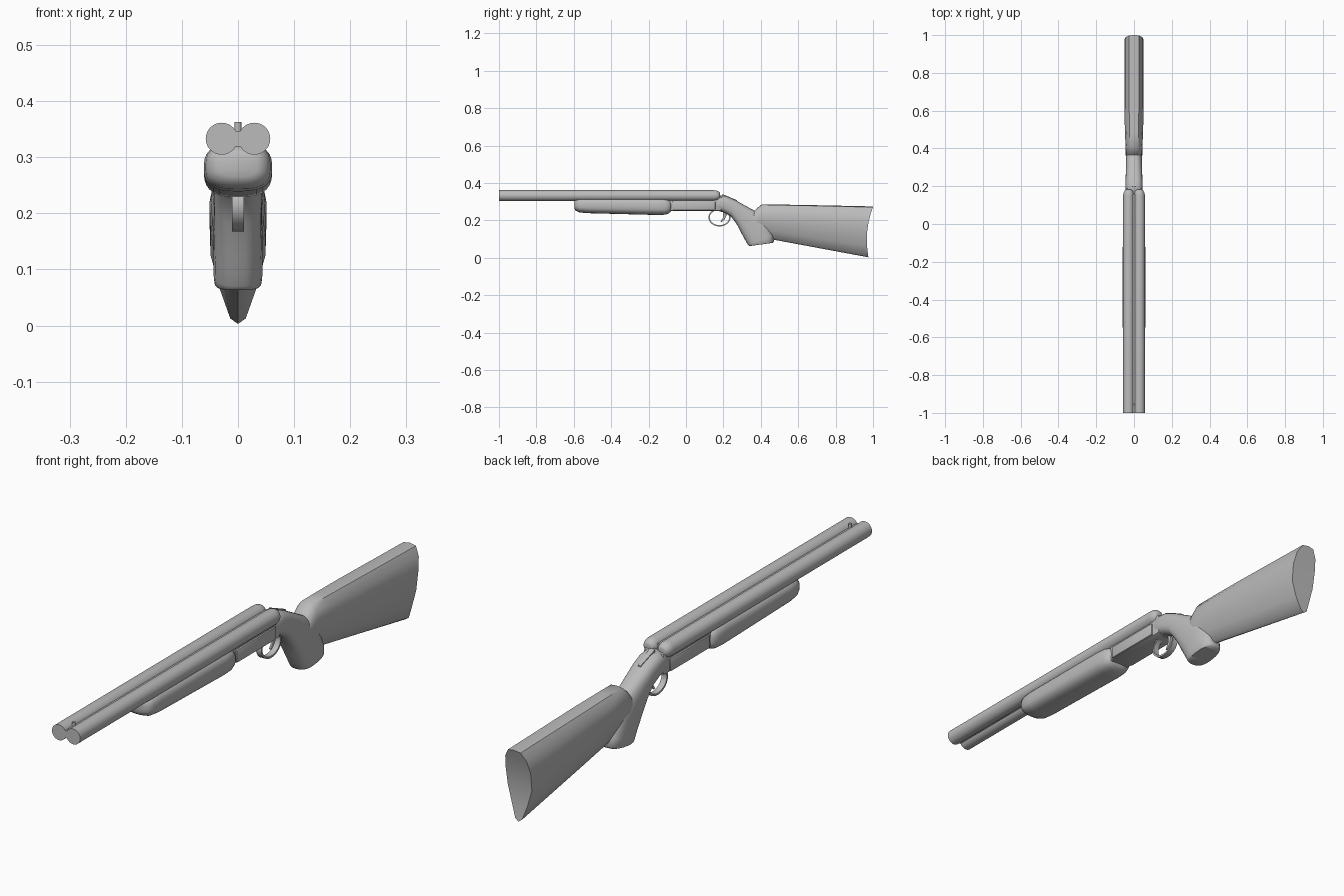
import bpy, bmesh, math
from mathutils import Vector

cube = bpy.data.objects.get("Cube")
if cube:
    bpy.data.objects.remove(cube, do_unlink=True)

grey = bpy.data.materials.new("plain_grey")
grey.use_nodes = True
COLOUR = (0.5, 0.5, 0.5, 1)
grey.diffuse_color = COLOUR
grey.node_tree.nodes["Principled BSDF"].inputs["Base Color"].default_value = COLOUR


def finish(name, bm, angle=35):
    """Turn a bmesh into a smooth-shaded object with sharp edges kept."""
    bmesh.ops.recalc_face_normals(bm, faces=bm.faces)
    mesh = bpy.data.meshes.new(name)
    bm.to_mesh(mesh)
    bm.free()
    mesh.materials.append(grey)
    obj = bpy.data.objects.new(name, mesh)
    bpy.context.collection.objects.link(obj)
    bpy.ops.object.select_all(action='DESELECT')
    obj.select_set(True)
    bpy.context.view_layer.objects.active = obj
    bpy.ops.object.shade_smooth_by_angle(angle=math.radians(angle))
    return obj


def oval(power, steps=10):
    """Half outline from bottom to top: (width fraction, height fraction)."""
    out = []
    for i in range(steps + 1):
        a = math.pi * i / steps
        s, c = math.sin(a), -math.cos(a)
        out.append((max(s, 0) ** (2 / power),
                    0.5 + 0.5 * math.copysign(abs(c) ** (2 / power), c)))
    out[0], out[-1] = (0, 0), (0, 1)
    return out


def loft(name, half, sections, x=0, hollow=0, angle=35):
    """Skin mirrored outlines; section = (top y, top z, bottom y, bottom z, half width)."""
    bm = bmesh.new()
    rings = []
    outline = half + [(-u, t) for u, t in half[-2:0:-1]]
    for k, (ty, tz, by, bz, w) in enumerate(sections):
        top, low = Vector((0, ty, tz)), Vector((0, by, bz))
        ring = []
        for u, t in outline:
            p = low.lerp(top, t)
            p.x = x + u * w
            if k == len(sections) - 1:
                p.y -= hollow * math.sin(math.pi * t)
            ring.append(bm.verts.new(p))
        rings.append(ring)
    n = len(outline)
    for a, b in zip(rings, rings[1:]):
        for i in range(n):
            j = (i + 1) % n
            bm.faces.new((a[i], a[j], b[j], b[i]))
    # end caps as strips from side to side
    for r in (rings[0], rings[-1]):
        for i in range(n // 2):
            corners = [r[i], r[i + 1], r[-i - 1], r[-i % n]]
            bm.faces.new(list(dict.fromkeys(corners)))
    return finish(name, bm, angle)


def upright(y, top, low, w):
    return (y, top, y, low, w)


def box(name, size, centre, bevel=0.0):
    bm = bmesh.new()
    bmesh.ops.create_cube(bm, size=1)
    for v in bm.verts:
        v.co = Vector(centre) + Vector([c * s for c, s in zip(v.co, size)])
    if bevel:
        bmesh.ops.bevel(bm, geom=bm.edges[:], offset=bevel, segments=2,
                        profile=0.5, affect='EDGES')
    return finish(name, bm)


# Twin barrels with domed rear ends
R, BARREL_Z = 0.0285, 0.333
for side, x in (("left", 0.029), ("right", -0.029)):
    stations = [(-1, R), (0.15, R)]
    stations += [(0.15 + 0.032 * math.sin(a), R * (0.35 + 0.65 * math.cos(a)))
                 for a in (0.4, 0.8, 1.2, 1.5)]
    loft(side + "_barrel", oval(2, 16),
         [upright(y, BARREL_Z + r, BARREL_Z - r, r) for y, r in stations], x)
box("barrel_web", (0.016, 1.16, 0.027), (0, -0.42, BARREL_Z))

# Front bead sight
bm = bmesh.new()
bmesh.ops.create_cone(bm, cap_ends=True, segments=12, radius1=0.006, radius2=0.006, depth=0.022)
bmesh.ops.translate(bm, verts=bm.verts, vec=(0, -0.955, 0.352))
finish("bead_sight", bm)

# Fore-end grip under the barrels
loft("fore_end", oval(2.8, 14), [
    upright(-0.597, 0.305, 0.265, 0.035),
    upright(-0.59, 0.316, 0.252, 0.05),
    upright(-0.57, 0.322, 0.243, 0.058),
    upright(-0.53, 0.324, 0.239, 0.061),
    upright(-0.15, 0.324, 0.229, 0.061),
    upright(-0.11, 0.321, 0.231, 0.059),
    upright(-0.09, 0.314, 0.238, 0.053),
    upright(-0.08, 0.304, 0.25, 0.042)], angle=50)

# Action body and raised side plates
box("action_body", (0.084, 0.28, 0.08), (0, 0.05, 0.29), 0.008)
for side, s in (("left", 1), ("right", -1)):
    box(side + "_side_plate", (0.012, 0.23, 0.048), (s * 0.042, 0.042, 0.278), 0.005)

# Curved pistol grip
loft("pistol_grip", oval(2.7, 14), [
    (0.150, 0.318, 0.155, 0.254, 0.040),
    (0.175, 0.334, 0.175, 0.250, 0.045),
    (0.215, 0.330, 0.205, 0.242, 0.045),
    (0.260, 0.311, 0.240, 0.222, 0.044),
    (0.310, 0.283, 0.270, 0.182, 0.043),
    (0.370, 0.250, 0.300, 0.125, 0.043),
    (0.430, 0.200, 0.318, 0.092, 0.044),
    (0.466, 0.120, 0.331, 0.070, 0.044),
    (0.470, 0.088, 0.335, 0.065, 0.042),
    (0.464, 0.080, 0.340, 0.063, 0.039)], angle=50)

# Shoulder stock with a hollowed butt
stock_half = [(0, 0), (0.27, 0.035), (0.62, 0.22), (0.96, 0.45),
              (1, 0.7), (0.86, 0.87), (0.5, 0.985), (0, 1)]
loft("stock", stock_half, [
    (0.350, 0.235, 0.350, 0.130, 0.036),
    (0.375, 0.262, 0.365, 0.117, 0.041),
    (0.405, 0.286, 0.390, 0.112, 0.044),
    (0.480, 0.285, 0.480, 0.095, 0.048),
    (0.620, 0.283, 0.620, 0.069, 0.051),
    (1.000, 0.275, 0.975, 0.003, 0.051)], hollow=0.02, angle=40)

# Trigger guard: a flat band swept round an oval
bm = bmesh.new()
STEPS = 28
rings = []
for i in range(STEPS):
    a = 2 * math.pi * i / STEPS
    rings.append([bm.verts.new((x, 0.179 + (0.059 + d) * math.cos(a), 0.216 + (0.048 + d) * math.sin(a)))
                  for x, d in ((-0.011, 0), (0.011, 0), (0.011, -0.007), (-0.011, -0.007))])
for i, ring in enumerate(rings):
    nxt = rings[(i + 1) % STEPS]
    for k in range(4):
        bm.faces.new((ring[k], ring[(k + 1) % 4], nxt[(k + 1) % 4], nxt[k]))
finish("trigger_guard", bm)

# Curved trigger
loft("trigger", oval(3, 6), [
    (0.215, 0.255, 0.195, 0.255, 0.006),
    (0.216, 0.225, 0.200, 0.222, 0.006),
    (0.206, 0.205, 0.193, 0.206, 0.005),
    (0.190, 0.190, 0.184, 0.195, 0.004)])

# Opening lever lying on top of the grip
lever = [(-0.011, 0.195), (0.011, 0.195), (0.006, 0.272), (-0.006, 0.272)]
bm = bmesh.new()
low, high = [[bm.verts.new((x, y, 0.335 - 0.42 * (y - 0.195) + lift)) for x, y in lever]
             for lift in (-0.02, 0.006)]
bm.faces.new(low)
bm.faces.new(high)
for i in range(4):
    j = (i + 1) % 4
    bm.faces.new((low[i], low[j], high[j], high[i]))
finish("top_lever", bm)
